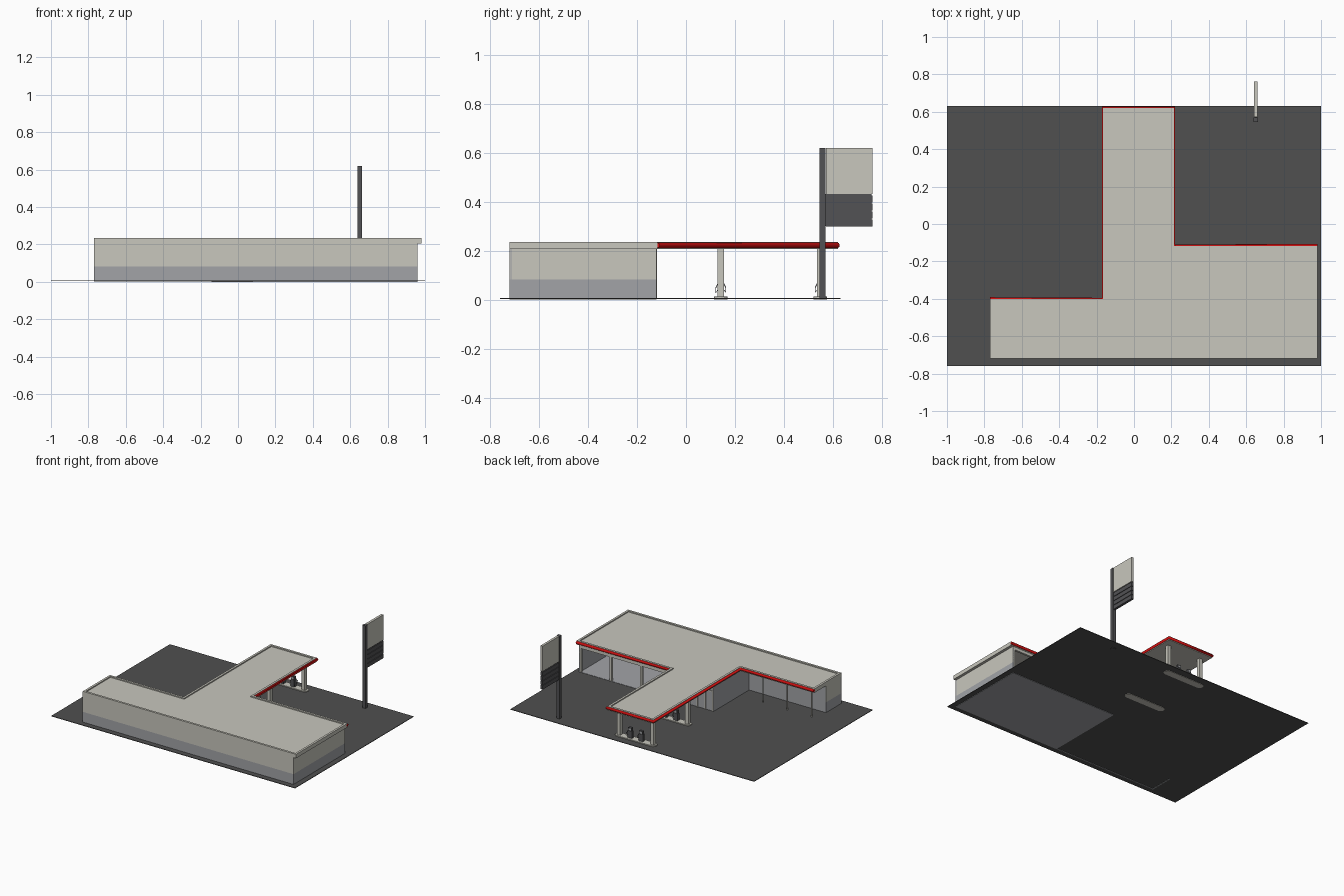
import bpy, bmesh, math

if "Cube" in bpy.data.objects:
    bpy.data.objects.remove(bpy.data.objects["Cube"])


def material(name, rgb):
    m = bpy.data.materials.new(name)
    m.diffuse_color = (*rgb, 1)
    m.use_nodes = True
    m.node_tree.nodes["Principled BSDF"].inputs["Base Color"].default_value = m.diffuse_color
    return m


BEIGE = material("warm_beige", (0.58, 0.57, 0.51))
ASPHALT = material("asphalt_grey", (0.08, 0.08, 0.08))
DARK = material("dark_metal", (0.085, 0.085, 0.09))
SILVER = material("silver_panel", (0.36, 0.37, 0.39))
RED = material("red_trim", (0.6, 0.005, 0.005))


def finish(name, bm, mat):
    bmesh.ops.recalc_face_normals(bm, faces=bm.faces)
    me = bpy.data.meshes.new(name)
    bm.to_mesh(me)
    bm.free()
    me.materials.append(mat)
    ob = bpy.data.objects.new(name, me)
    bpy.context.collection.objects.link(ob)
    return ob


def box(name, x0, x1, y0, y1, z0, z1, mat):
    bm = bmesh.new()
    bmesh.ops.create_cube(bm, size=1)
    for v in bm.verts:
        v.co = ((x0 + x1) / 2 + v.co.x * (x1 - x0),
                (y0 + y1) / 2 + v.co.y * (y1 - y0),
                (z0 + z1) / 2 + v.co.z * (z1 - z0))
    return finish(name, bm, mat)


def prism(name, pts, z0, z1, mat, rim=0, depth=0):
    """Extruded outline, optionally with a raised rim around a sunken top."""
    bm = bmesh.new()
    base = bm.faces.new([bm.verts.new((x, y, z0)) for x, y in pts])
    ext = bmesh.ops.extrude_face_region(bm, geom=[base], use_keep_orig=True)
    top = [g for g in ext["geom"] if isinstance(g, bmesh.types.BMFace)][0]
    for v in top.verts:
        v.co.z = z1
    bmesh.ops.recalc_face_normals(bm, faces=bm.faces)
    if rim:
        bmesh.ops.inset_region(bm, faces=[top], thickness=rim, use_even_offset=True)
        edge = bmesh.ops.extrude_face_region(bm, geom=[top])
        inner = [g for g in edge["geom"] if isinstance(g, bmesh.types.BMVert)]
        bmesh.ops.translate(bm, verts=inner, vec=(0, 0, -depth))
        if top.is_valid:
            bmesh.ops.delete(bm, geom=[top], context='FACES_ONLY')
    return finish(name, bm, mat)


def tube(name, pts, r, mat, sides=2):
    cu = bpy.data.curves.new(name, 'CURVE')
    cu.dimensions = '3D'
    cu.bevel_depth = r
    cu.bevel_resolution = sides
    cu.use_fill_caps = True
    sp = cu.splines.new('POLY')
    sp.points.add(len(pts) - 1)
    for p, co in zip(sp.points, pts):
        p.co = (*co, 1)
    cu.materials.append(mat)
    ob = bpy.data.objects.new(name, cu)
    bpy.context.collection.objects.link(ob)
    return ob


# forecourt
box("forecourt", -1, 1, -0.76, 0.63, 0.003, 0.007, ASPHALT)

# roof slab with rim, and red tube trim along the forecourt edges
ROOF = [(-0.77, -0.72), (0.98, -0.72), (0.98, -0.117), (0.213, -0.117),
        (0.213, 0.62), (-0.165, 0.62), (-0.165, -0.402), (-0.77, -0.402)]
prism("roof", ROOF, 0.206, 0.235, BEIGE, rim=0.016, depth=0.008)
trim = [(x, y, 0.222) for x, y in ROOF[2:]]
tube("roof_trim", trim, 0.0105, RED)

# outer walls: silver base and lining, beige upper band
ZS, ZT, T = 0.083, 0.206, 0.008


def wall(name, x0, x1, y0, y1, face):
    """face = direction the beige band looks towards"""
    box(name + "_base", x0, x1, y0, y1, 0.001, ZS, SILVER)
    h = T / 2
    bx = {'-y': (x0, x1, y0, y0 + h), '-x': (x0, x0 + h, y0, y1), '+x': (x1 - h, x1, y0, y1)}[face]
    lx = {'-y': (x0, x1, y0 + h, y1), '-x': (x0 + h, x1, y0, y1), '+x': (x0, x1 - h, y0, y1)}[face]
    box(name + "_band", *bx, ZS, ZT, BEIGE)
    box(name + "_lining", *lx, ZS, ZT, SILVER)


wall("shop_front_wall", -0.77, 0.08, -0.72, -0.72 + T, '-y')
wall("garage_front_wall", 0.08, 0.96, -0.72, -0.72 + T, '-y')
wall("left_end_wall", -0.77, -0.77 + T, -0.72 + T, -0.54, '-x')
wall("right_end_wall", 0.96 - T, 0.96, -0.72 + T, -0.12, '+x')
box("garage_divider", 0.076, 0.084, -0.712, -0.125, 0.001, ZT, SILVER)
box("garage_floor", 0.08, 0.96, -0.72, -0.12, 0.0, 0.009, SILVER)

# shop walls facing the forecourt
box("wing_wall", -0.762, -0.14, -0.54 - T, -0.54, 0.007, ZT, SILVER)
box("shop_side_wall", -0.14, -0.14 + T, -0.54, -0.12, 0.007, ZT, SILVER)
box("storefront_glass", -0.132, 0.2, -0.13, -0.124, 0.007, ZT, SILVER)
for i in range(6):
    x = -0.14 + i * 0.064
    box(f"storefront_mullion_{i}", x, x + 0.008, -0.13, -0.118, 0.007, ZT, BEIGE)
box("storefront_rail", -0.14, 0.2, -0.13, -0.119, 0.15, 0.157, BEIGE)

# garage bay pillars and header
for i, x in enumerate((0.196, 0.445, 0.695, 0.945)):
    box(f"bay_pillar_{i}", x, x + 0.015, -0.135, -0.12, 0.007, ZT, BEIGE)
box("bay_header", 0.196, 0.96, -0.135, -0.12, 0.185, ZT, BEIGE)

# thin posts under the wing overhang
for i in range(3):
    x = -0.73 + 0.2 * i
    tube(f"wing_post_{i}", [(x, -0.43, 0.005), (x, -0.43, 0.208)], 0.004, BEIGE)

# fuel islands with canopy columns and pumps
for n, y in enumerate((0.142, 0.548)):
    r, a, b = 0.027, -0.115, 0.165
    outline = [(b + r * math.cos(t), y + r * math.sin(t))
               for t in (math.pi * (k / 6 - 0.5) for k in range(7))]
    outline += [(a - r * math.cos(t), y - r * math.sin(t))
                for t in (math.pi * (k / 6 - 0.5) for k in range(7))]
    prism(f"island_{n}", outline, 0.0, 0.014, BEIGE)
    for k, x in enumerate((-0.115, 0.16)):
        box(f"canopy_column_{n}_{k}", x - 0.013, x + 0.013, y - 0.013, y + 0.013,
            0.014, 0.208, BEIGE)
    for k, x in enumerate((-0.02, 0.07)):
        p = f"pump_{n}_{k}"
        box(p + "_body", x - 0.017, x + 0.017, y - 0.011, y + 0.011, 0.014, 0.066, DARK)
        box(p + "_head", x - 0.014, x + 0.014, y - 0.009, y + 0.009, 0.066, 0.09, DARK)
        for s in (-1, 1):
            box(f"{p}_screen_{s}", x - 0.01, x + 0.01, y + s * 0.0095 - 0.001,
                y + s * 0.0095 + 0.001, 0.071, 0.085, SILVER)
            tube(f"{p}_hose_{s}", [(x + 0.014, y + s * 0.01, 0.07),
                                   (x + 0.021, y + s * 0.02, 0.05),
                                   (x + 0.021, y + s * 0.02, 0.03),
                                   (x + 0.015, y + s * 0.012, 0.04)], 0.002, DARK, 0)

# price sign: pole, blank panel and four price slats
box("sign_pole", 0.638, 0.664, 0.545, 0.57, 0.0, 0.62, DARK)
box("sign_panel", 0.642, 0.66, 0.572, 0.762, 0.432, 0.62, BEIGE)
box("sign_backing", 0.648, 0.654, 0.57, 0.758, 0.3, 0.432, DARK)
for i in range(4):
    z = 0.298 + 0.033 * i
    box(f"sign_slat_{i}", 0.642, 0.66, 0.572, 0.762, z, z + 0.029, DARK)
